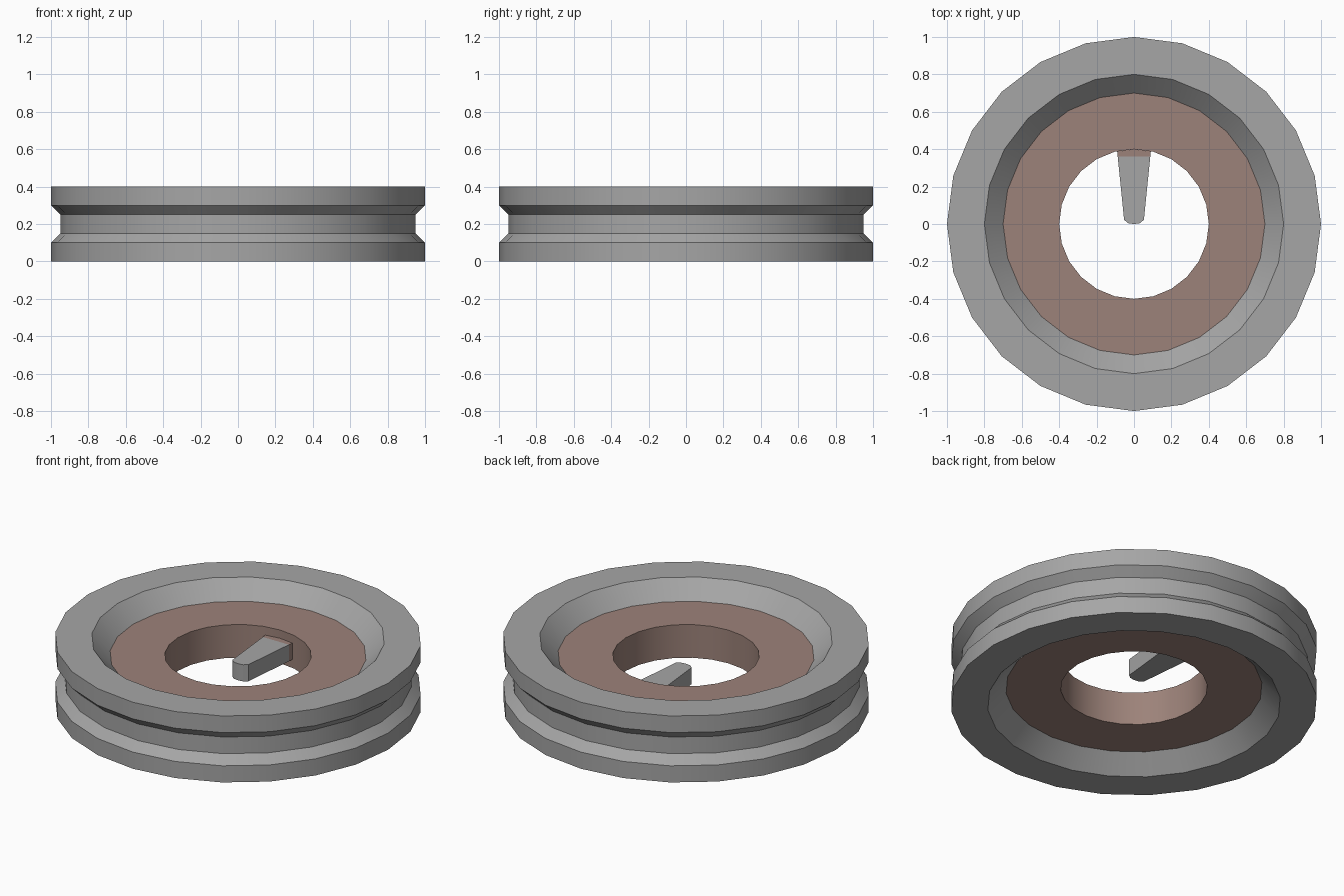
import bpy, bmesh, math

if "Cube" in bpy.data.objects:
    bpy.data.objects.remove(bpy.data.objects["Cube"])

SIDES = 24


def material(name, rgb):
    m = bpy.data.materials.new(name)
    m.diffuse_color = (*rgb, 1)
    m.use_nodes = True
    m.node_tree.nodes["Principled BSDF"].inputs["Base Color"].default_value = m.diffuse_color
    return m


grey = material("grey metal", (0.38, 0.38, 0.38))
brown = material("dull brown", (0.335, 0.225, 0.193))


def finish(name, bm, mat):
    mesh = bpy.data.meshes.new(name)
    bm.to_mesh(mesh)
    bm.free()
    mesh.materials.append(mat)
    ob = bpy.data.objects.new(name, mesh)
    bpy.context.collection.objects.link(ob)
    bpy.ops.object.select_all(action='DESELECT')
    ob.select_set(True)
    bpy.context.view_layer.objects.active = ob
    bpy.ops.object.shade_smooth_by_angle(angle=math.radians(30))
    return ob


def lathe(name, profile, mat):
    """Spin an open (radius, z) profile about the z axis."""
    bm = bmesh.new()
    rings = []
    for i in range(SIDES):
        a = 2 * math.pi * i / SIDES
        rings.append([bm.verts.new((r * math.cos(a), r * math.sin(a), z)) for r, z in profile])
    for i in range(SIDES):
        p, q = rings[i], rings[(i + 1) % SIDES]
        for j in range(len(profile) - 1):
            bm.faces.new((p[j], q[j], q[j + 1], p[j + 1]))
    return finish(name, bm, mat)


def prism(name, outline, z0, z1, mat):
    """Extrude a flat (x, y) outline from z0 to z1."""
    bm = bmesh.new()
    face = bm.faces.new([bm.verts.new((x, y, z0)) for x, y in outline])
    top = bmesh.ops.extrude_face_region(bm, geom=[face])["geom"]
    for v in top:
        if isinstance(v, bmesh.types.BMVert):
            v.co.z = z1
    bmesh.ops.recalc_face_normals(bm, faces=bm.faces)
    return finish(name, bm, mat)


# Outer rim with a groove round its edge and sloped inner lips
lathe("rim", [(0.7, 0.1), (0.8, 0), (1, 0), (1, 0.1), (0.95, 0.15), (0.95, 0.25),
              (1, 0.3), (1, 0.4), (0.8, 0.4), (0.7, 0.3)], grey)

# Recessed ring with the centre hole
lathe("inner_ring", [(0.7, 0.3), (0.4, 0.3), (0.4, 0.1), (0.7, 0.1)], brown)

# Tapered pin pointing to the centre, and its brown root on the ring
prism("pin", [(-0.087, 0.36), (-0.053, 0.022), (-0.03, 0.004), (0, 0),
              (0.03, 0.004), (0.053, 0.022), (0.087, 0.36)], 0.15, 0.25, grey)
prism("pin_root", [(-0.087, 0.36), (0.087, 0.36), (0.09, 0.388), (0, 0.4),
                   (-0.09, 0.388)], 0.15, 0.25, brown)
